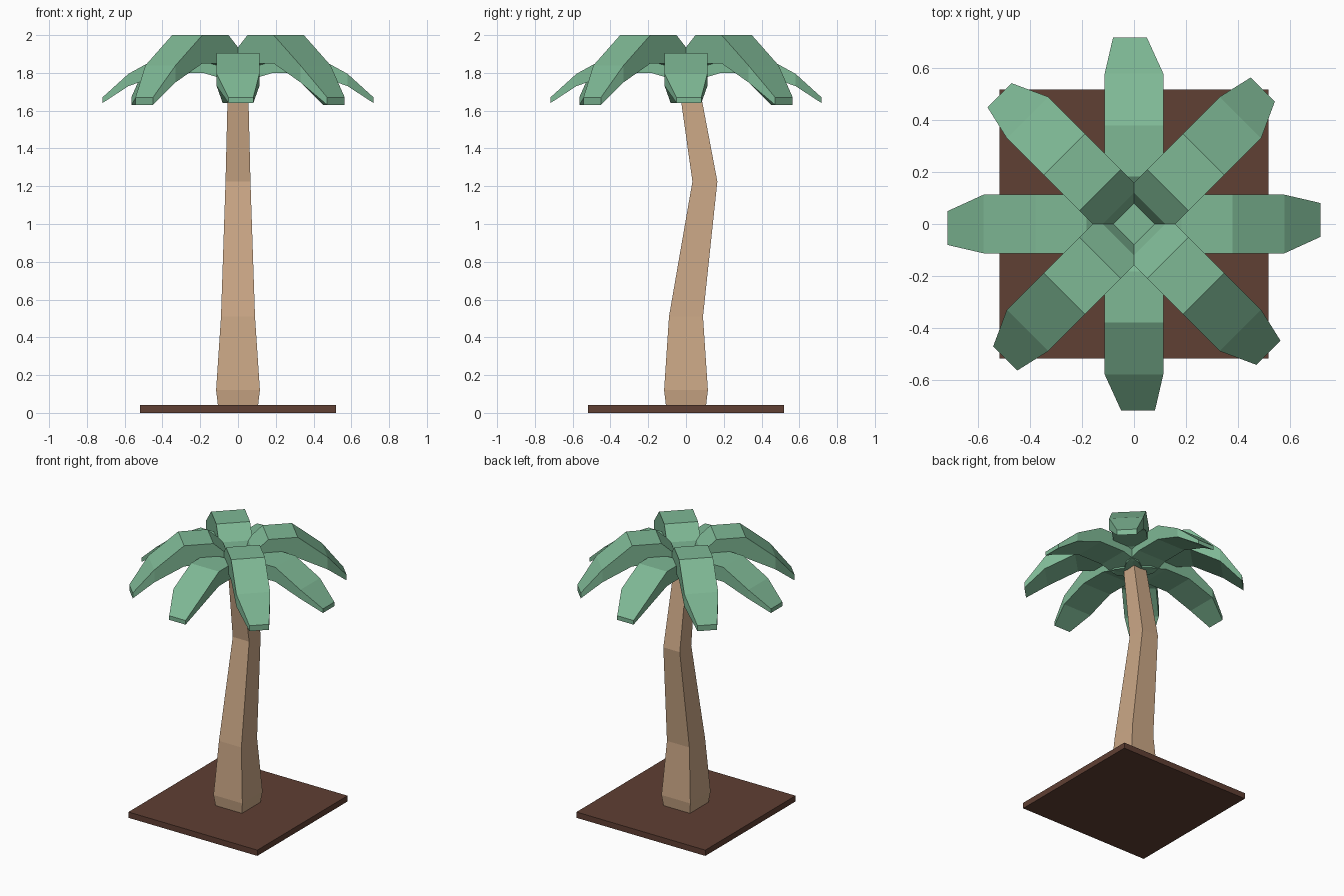
import bpy, bmesh
from math import pi
from mathutils import Matrix

if "Cube" in bpy.data.objects:
    bpy.data.objects.remove(bpy.data.objects["Cube"])


def material(name, rgb):
    m = bpy.data.materials.new(name)
    m.diffuse_color = (*rgb, 1)
    m.use_nodes = True
    m.node_tree.nodes["Principled BSDF"].inputs["Base Color"].default_value = m.diffuse_color
    return m


def loft(name, rings, mat, angle=0.0):
    """Skin a list of four-cornered rings, cap both ends and turn about z."""
    bm = bmesh.new()
    rows = [[bm.verts.new(p) for p in ring] for ring in rings]
    for a, b in zip(rows, rows[1:]):
        for i in range(4):
            j = (i + 1) % 4
            bm.faces.new((a[i], a[j], b[j], b[i]))
    bm.faces.new(rows[0])
    bm.faces.new(rows[-1])
    bmesh.ops.transform(bm, matrix=Matrix.Rotation(angle, 4, 'Z'), verts=bm.verts)
    bmesh.ops.recalc_face_normals(bm, faces=bm.faces)
    mesh = bpy.data.meshes.new(name)
    bm.to_mesh(mesh)
    bm.free()
    mesh.materials.append(mat)
    ob = bpy.data.objects.new(name, mesh)
    bpy.context.collection.objects.link(ob)
    return ob


def square(h, y, z):
    return [(-h, y - h, z), (h, y - h, z), (h, y + h, z), (-h, y + h, z)]


soil = material("soil", (0.115, 0.05, 0.033))
bark = material("bark", (0.60, 0.39, 0.24))
leaf = material("leaf", (0.21, 0.48, 0.30))

# Ground slab
loft("ground_slab", [square(0.518, 0, 0), square(0.518, 0, 0.042)], soil)

# Bent trunk: half width, y offset, height
trunk = [(0.105, 0, 0.03), (0.116, 0, 0.12), (0.09, 0, 0.51),
         (0.066, 0.1, 1.225), (0.052, 0.005, 1.80)]
loft("trunk", [square(*s) for s in trunk], bark)

# Frond sections: radius, top z, bottom z, left edge, right edge
upper = [(0.0, 1.84, 1.79, 0.08, -0.08), (0.057, 1.84, 1.80, 0.113, -0.113),
         (0.085, 1.91, 1.81, 0.113, -0.113), (0.184, 2.0, 1.85, 0.113, -0.113),
         (0.38, 2.0, 1.85, 0.113, -0.113), (0.58, 1.84, 1.75, 0.113, -0.113),
         (0.718, 1.67, 1.63, 0.081, -0.05)]
lower = [(0.0, 1.80, 1.76, 0.08, -0.08), (0.057, 1.82, 1.765, 0.113, -0.113),
         (0.085, 1.84, 1.77, 0.113, -0.113), (0.184, 1.905, 1.80, 0.113, -0.113),
         (0.38, 1.905, 1.80, 0.113, -0.113), (0.58, 1.795, 1.73, 0.113, -0.113),
         (0.718, 1.67, 1.64, 0.081, -0.05)]

# Eight fronds, alternating low and high
for k in range(8):
    kind, sections = (("upper", upper) if k % 2 else ("lower", lower))
    rings = [[(r, a, t), (r, b, t), (r, b, u), (r, a, u)]
             for r, t, u, a, b in sections]
    loft(f"{kind}_frond_{k // 2 + 1}", rings, leaf, k * pi / 4)
